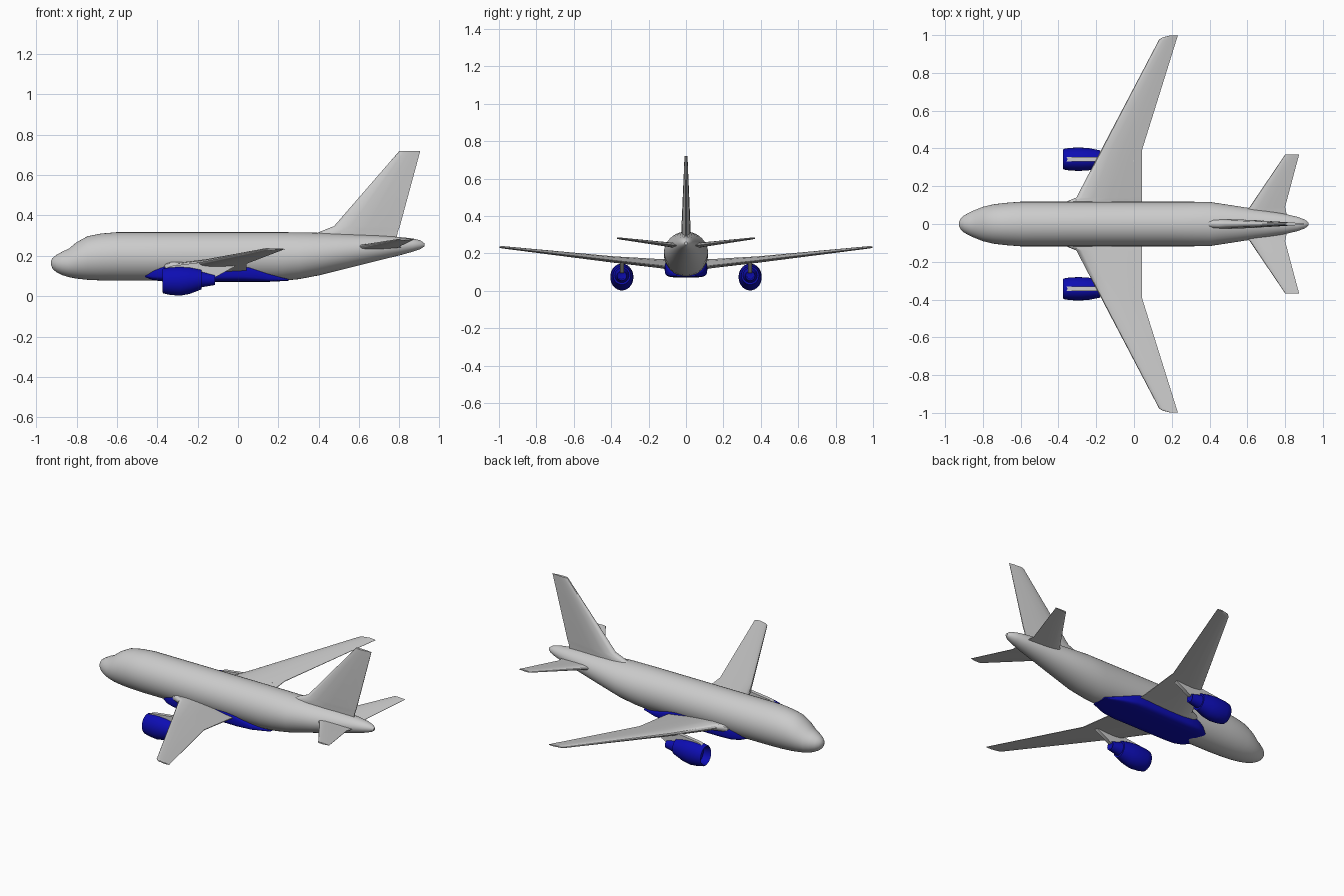
import bpy, bmesh, math

def material(name, rgb):
    m = bpy.data.materials.new(name)
    m.diffuse_color = (*rgb, 1)
    return m

GREY = material("light_grey", (0.6, 0.6, 0.6))
BLUE = material("deep_blue", (0.004, 0.004, 0.45))

def loft(name, rings, mat, mirror=False, angle=35):
    """Skin a list of equal-length point rings and cap both ends."""
    bm = bmesh.new()
    vr = [[bm.verts.new(p) for p in r] for r in rings]
    n = len(vr[0])
    for a, b in zip(vr, vr[1:]):
        for i in range(n):
            j = (i + 1) % n
            bm.faces.new((a[i], a[j], b[j], b[i]))
    bm.faces.new(vr[0])
    bm.faces.new(vr[-1])
    bmesh.ops.recalc_face_normals(bm, faces=bm.faces)
    me = bpy.data.meshes.new(name)
    bm.to_mesh(me)
    bm.free()
    me.materials.append(mat)
    ob = bpy.data.objects.new(name, me)
    bpy.context.collection.objects.link(ob)
    bpy.ops.object.select_all(action='DESELECT')
    ob.select_set(True)
    bpy.context.view_layer.objects.active = ob
    bpy.ops.object.shade_smooth_by_angle(angle=math.radians(angle))
    if mirror:
        md = ob.modifiers.new("mirror", 'MIRROR')
        md.use_axis = (False, True, False)
    return ob

def oval(x, zlo, zhi, ry, y0=0, power=2, n=40):
    """Superellipse ring across the x axis."""
    zc, rz, pts = (zlo + zhi) / 2, (zhi - zlo) / 2, []
    for i in range(n):
        a = 2 * math.pi * i / n
        c, s = math.cos(a), math.sin(a)
        pts.append((x, y0 + ry * math.copysign(abs(c) ** (2 / power), c),
                    zc + rz * math.copysign(abs(s) ** (2 / power), s)))
    return pts

# chord fraction, thickness fraction
FOIL = [(0, 0), (.02, .45), (.08, .8), (.25, 1), (.5, .85), (.75, .5), (1, .1)]

def foil(le, te, span, zle, zte, thick, vertical=False):
    """Aerofoil ring; vertical rings stand at height span."""
    half = [(f, t * thick / 2) for f, t in FOIL]
    loop = half + [(f, -t) for f, t in reversed(half[1:])]
    pts = []
    for f, t in loop:
        x = le + (te - le) * f
        pts.append((x, t, span) if vertical else (x, span, zle + (zte - zle) * f + t))
    return pts

# fuselage: x, bottom, top, half width
body = [(-.927, .156, .172, .008), (-.918, .135, .190, .028), (-.90, .119, .204, .045),
        (-.87, .104, .221, .062), (-.84, .095, .234, .075), (-.80, .087, .267, .091),
        (-.745, .081, .297, .104), (-.68, .078, .310, .112), (-.60, .077, .317, .118),
        (-.2, .076, .317, .118), (.22, .076, .317, .118), (.30, .084, .316, .118),
        (.40, .103, .314, .117), (.55, .140, .308, .094), (.70, .178, .300, .070),
        (.80, .202, .293, .053), (.865, .220, .286, .038), (.905, .234, .276, .023),
        (.923, .246, .262, .008)]
loft("fuselage", [oval(*b) for b in body], GREY)

# belly fairing under the wing
belly = [(-.46, .092, .125, .070), (-.42, .079, .145, .095), (-.37, .073, .160, .111),
         (-.30, .071, .168, .114), (.0, .071, .168, .114), (.06, .071, .152, .112),
         (.15, .071, .115, .092), (.25, .076, .085, .05)]
loft("belly_fairing", [oval(*b, power=4) for b in belly], BLUE)

# wings with a small root fillet and a trailing edge kink
wing = [(-.38, .042, .05, .147, .128, .055), (-.365, .042, .115, .149, .130, .052),
        (-.335, .042, .128, .150, .132, .050), (-.305, .042, .14, .150, .134, .048),
        (-.175, .042, .39, .170, .162, .034), (.132, .225, .975, .233, .231, .013),
        (.15, .229, .988, .234, .232, .011), (.19, .233, .998, .235, .233, .007)]
loft("wings", [foil(*w) for w in wing], GREY, True)

# tailplanes
tail = [(.56, .81, .02, .240, .240, .026), (.585, .805, .07, .244, .244, .026),
        (.612, .80, .09, .247, .247, .025), (.785, .868, .345, .279, .279, .011),
        (.80, .875, .368, .282, .282, .008)]
loft("tailplanes", [foil(*t) for t in tail], GREY, True)

# fin with a low dorsal fillet
fin = [(.33, .785, .28), (.39, .79, .313), (.435, .796, .331), (.476, .802, .347),
       (.80, .903, .72)]
loft("fin", [foil(x0, x1, z, 0, 0, t, True)
             for (x0, x1, z), t in zip(fin, (.05, .05, .049, .048, .016))], GREY)

# engine nacelles: recessed intake, cowl, then narrower core
EY = .343
nacelle = [(-.33, .03, .122, .040), (-.365, .026, .128, .046), (-.375, .020, .132, .051),
           (-.370, .014, .137, .055), (-.34, .007, .143, .060), (-.29, .002, .146, .062),
           (-.24, .011, .143, .059), (-.18, .034, .131, .047), (-.18, .044, .122, .038),
           (-.14, .051, .112, .030), (-.115, .055, .106, .025), (-.12, .062, .098, .018)]
loft("engines", [oval(*e, y0=EY, n=28) for e in nacelle], BLUE, True)

# engine pylons
side = [(-.36, .137), (-.33, .150), (-.18, .168), (.0, .165), (-.02, .145),
        (-.11, .095), (-.19, .095), (-.25, .12)]
loft("engine_pylons", [[(x, EY + d, z) for x, z in side] for d in (-.011, .011)], GREY, True)
